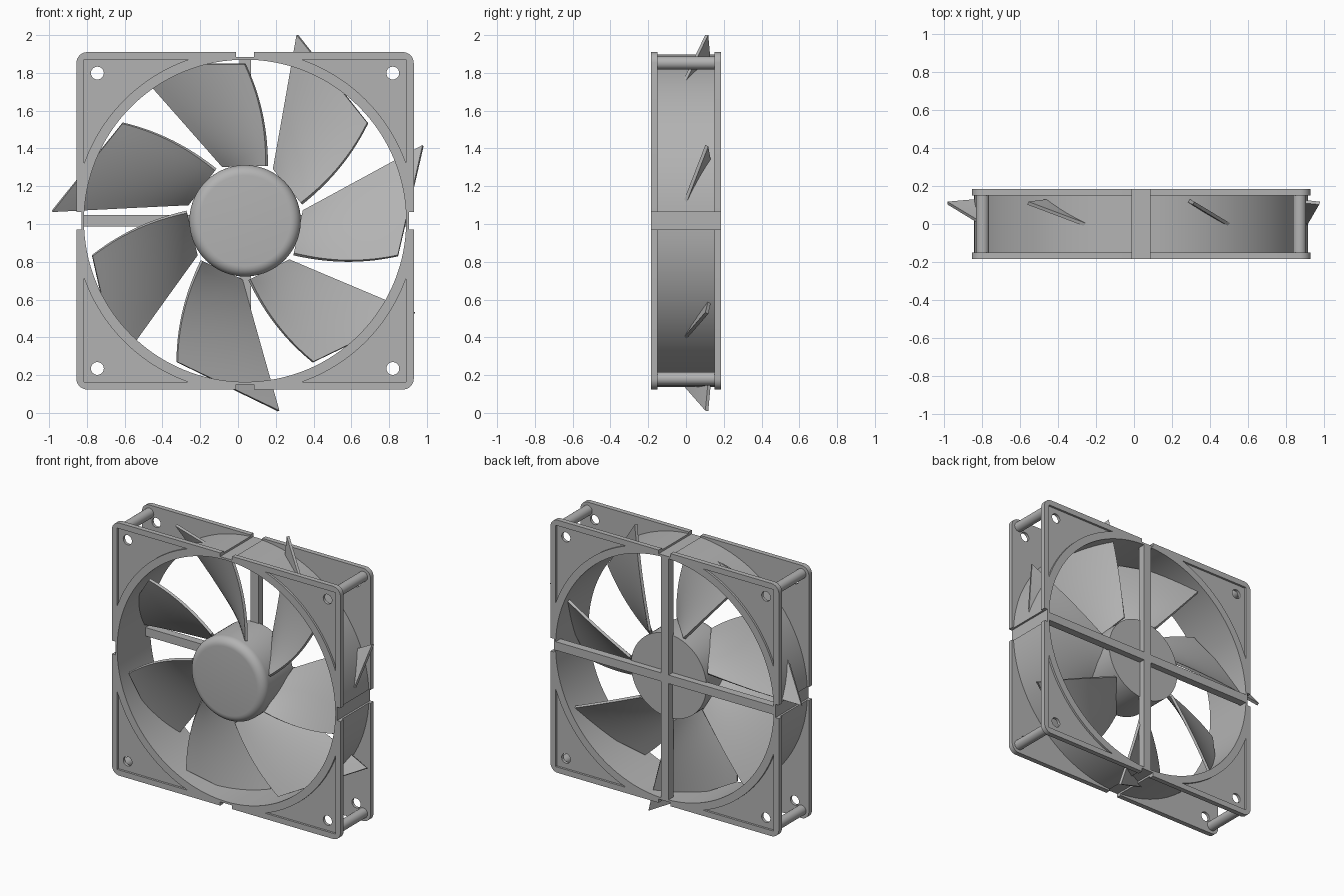
import bpy, bmesh, math
from mathutils import Matrix, Vector

old = bpy.data.objects.get("Cube")
if old:
    bpy.data.objects.remove(old, do_unlink=True)

CX, CZ = 0.0375, 1.017          # fan axis
HALF, BORE, RING = 0.893, 0.853, 0.882
FRONT, INNER = 0.185, 0.15      # flange outer and inner planes

grey = bpy.data.materials.new("plain_grey")
grey.use_nodes = True
COLOUR = (0.45, 0.45, 0.45, 1)
grey.diffuse_color = COLOUR
grey.node_tree.nodes["Principled BSDF"].inputs["Base Color"].default_value = COLOUR


def make_object(name, bm):
    bmesh.ops.recalc_face_normals(bm, faces=bm.faces)
    mesh = bpy.data.meshes.new(name)
    bm.to_mesh(mesh)
    bm.free()
    mesh.materials.append(grey)
    obj = bpy.data.objects.new(name, mesh)
    bpy.context.collection.objects.link(obj)
    return obj


def activate(obj):
    bpy.ops.object.select_all(action='DESELECT')
    obj.select_set(True)
    bpy.context.view_layer.objects.active = obj


def smooth(obj):
    activate(obj)
    bpy.ops.object.shade_smooth_by_angle(angle=math.radians(32))


def prism_bm(outline, y0, y1):
    bm = bmesh.new()
    face = bm.faces.new([bm.verts.new((CX + u, y0, CZ + v)) for u, v in outline])
    moved = bmesh.ops.extrude_face_region(bm, geom=[face])["geom"]
    bmesh.ops.translate(bm, vec=(0, y1 - y0, 0),
                        verts=[g for g in moved if isinstance(g, bmesh.types.BMVert)])
    return bm


def prism(name, outline, y0, y1):
    return make_object(name, prism_bm(outline, y0, y1))


def arc(u, v, r, a0, a1, n):
    angles = [math.radians(a0 + (a1 - a0) * i / n) for i in range(n + 1)]
    return [(u + r * math.cos(a), v + r * math.sin(a)) for a in angles]


def circle(u, v, r, n):
    return arc(u, v, r, 0, 360, n)[:-1]


def turned(outline, quarter):
    c, s = [(1, 0), (0, 1), (-1, 0), (0, -1)][quarter]
    return [(u * c - v * s, u * s + v * c) for u, v in outline]


def cut(obj, cutters):
    for cutter in cutters:
        cutter.hide_render = True
        mod = obj.modifiers.new("cut", 'BOOLEAN')
        mod.operation, mod.solver, mod.object = 'DIFFERENCE', 'EXACT', cutter
        activate(obj)
        bpy.ops.object.modifier_apply(modifier=mod.name)


# Cutters: bore, edge notches, bolt holes and corner recesses
bore = prism("bore_cutter", circle(0, 0, BORE, 128), -0.3, 0.3)
notch_shape = [(-0.047, 0.867), (0.047, 0.867), (0.047, 1), (-0.047, 1)]
RIM, ARC = 0.853, 0.905
a = math.degrees(math.acos(RIM / ARC))
recess_shape = [(RIM, RIM)] + arc(0, 0, ARC, 90 - a, a, 24)
notches, bolts, recesses = [], [], {-1: [], 1: []}
for q in range(4):
    notches.append(prism("notch_cutter", turned(notch_shape, q), -0.3, 0.3))
    bolts.append(prism("bolt_cutter", turned(circle(0.782, 0.782, 0.034, 24), q), -0.3, 0.3))
    for side in recesses:
        recesses[side].append(prism("recess_cutter", turned(recess_shape, q),
                                    side * (FRONT - 0.015), side * 0.3))

# Square flanges with rounded corners
CORNER = 0.057
post_at = HALF - CORNER
flange_shape = []
for q in range(4):
    flange_shape += turned(arc(post_at, post_at, CORNER, 0, 90, 8), q)
for side, name in ((-1, "front_flange"), (1, "back_flange")):
    flange = prism(name, flange_shape, side * INNER, side * FRONT)
    cut(flange, [bore] + notches + bolts + recesses[side])
    smooth(flange)

# Duct ring joining the flanges
ring = prism("duct_ring", circle(0, 0, RING, 128), -INNER, INNER)
cut(ring, [bore] + notches)
smooth(ring)

for cutter in [bore] + notches + bolts + recesses[-1] + recesses[1]:
    bpy.data.objects.remove(cutter, do_unlink=True)

# Corner posts
for q in range(4):
    smooth(prism("corner_post", turned(circle(post_at, post_at, 0.035, 24), q), -INNER, INNER))

# Rear support cross
w, reach = 0.03, 0.86
cross = []
for q in range(4):
    cross += turned([(w, w), (w, reach), (-w, reach)], q)
prism("rear_cross", cross, 0.13, FRONT)

# Hub with a rounded front edge
bm = prism_bm(circle(0, 0, 0.295, 72), -FRONT, 0.14)
front_edges = [e for e in bm.edges if all(v.co.y < -FRONT + 0.001 for v in e.verts)]
bmesh.ops.bevel(bm, geom=front_edges, offset=0.055, segments=7, profile=0.5, affect='EDGES')
smooth(make_object("hub", bm))


# Twisted blades, lofted from a steep root to a wide swept tip
def blade_point(s, t):
    lead_u, trail_u = 0.115 * (1 - s ** 2.2), -0.117 - 0.48 * s
    lead_y = -0.125 + 0.01 * s
    trail_y = 0.13 - 0.02 * s + 0.015 * math.sin(math.pi * s)
    return Vector((lead_u + (trail_u - lead_u) * t,
                   lead_y + (trail_y - lead_y) * t,
                   0.29 + 0.54 * s))


ROWS, COLS, BLADES = 14, 8, 7
for k in range(BLADES):
    spin = Matrix.Rotation(math.tau * k / BLADES, 3, 'Y')
    bm = bmesh.new()
    grid = [[bm.verts.new(spin @ blade_point(i / ROWS, j / COLS) + Vector((CX, 0, CZ)))
             for j in range(COLS + 1)] for i in range(ROWS + 1)]
    for i in range(ROWS):
        for j in range(COLS):
            bm.faces.new((grid[i][j], grid[i][j + 1], grid[i + 1][j + 1], grid[i + 1][j]))
    blade = make_object("blade", bm)
    solid = blade.modifiers.new("thickness", 'SOLIDIFY')
    solid.thickness, solid.offset = 0.018, 0
    activate(blade)
    bpy.ops.object.modifier_apply(modifier=solid.name)
    smooth(blade)
